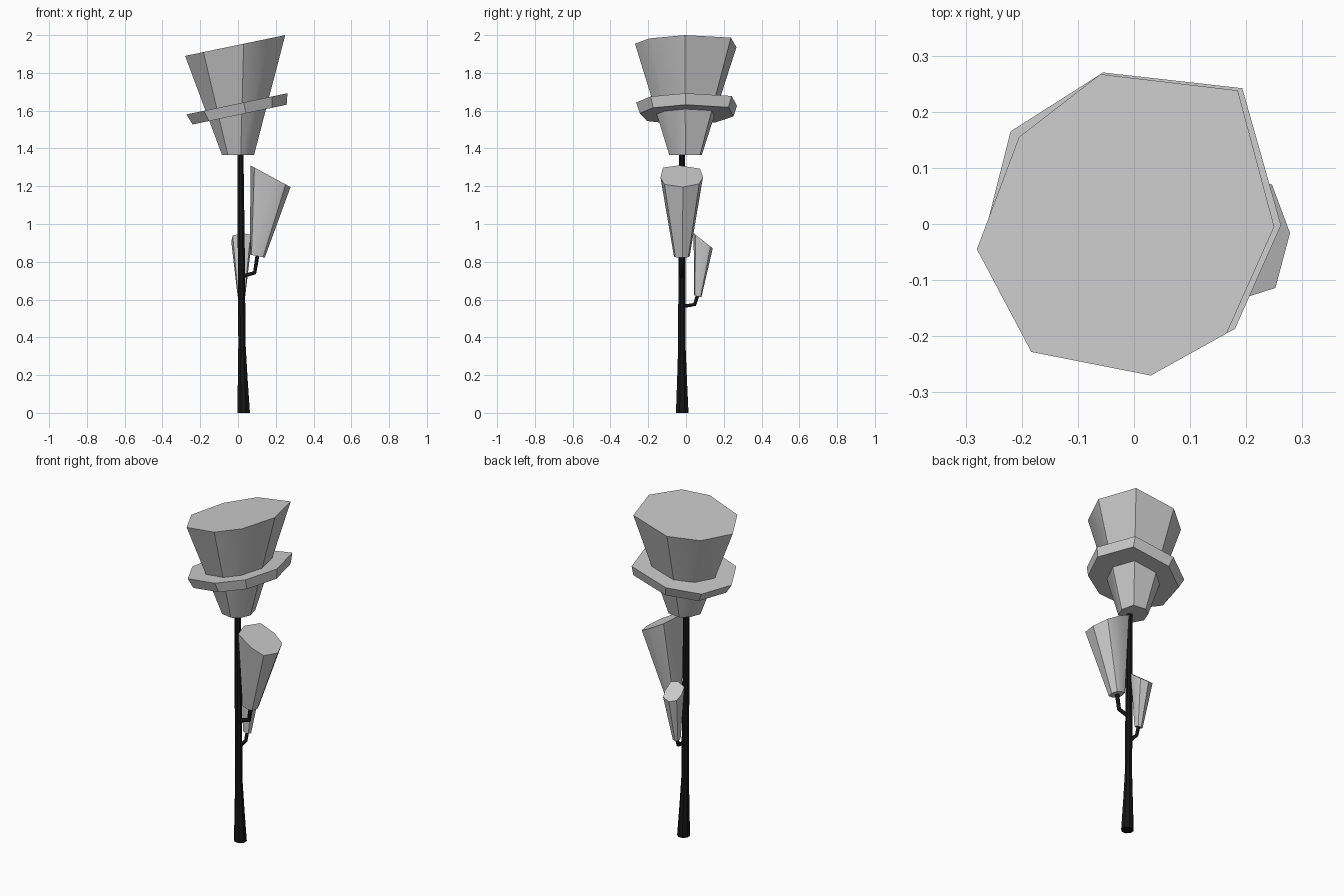
import bpy, bmesh, math

if "Cube" in bpy.data.objects:
    bpy.data.objects.remove(bpy.data.objects["Cube"])

dark = bpy.data.materials.new("bark")
dark.diffuse_color = (0.008, 0.008, 0.008, 1)
dark.use_nodes = True
dark.node_tree.nodes["Principled BSDF"].inputs["Base Color"].default_value = dark.diffuse_color


def loft(name, *rings, mat=None):
    """Closed solid skinned through rings of equal point count, bottom to top."""
    bm = bmesh.new()
    loops = [[bm.verts.new(p) for p in ring] for ring in rings]
    n = len(loops[0])
    for a, b in zip(loops, loops[1:]):
        for i in range(n):
            j = (i + 1) % n
            bm.faces.new((a[i], a[j], b[j], b[i]))
    bm.faces.new(loops[0])
    bm.faces.new(loops[-1])
    bmesh.ops.recalc_face_normals(bm, faces=bm.faces[:])
    mesh = bpy.data.meshes.new(name)
    bm.to_mesh(mesh)
    bm.free()
    ob = bpy.data.objects.new(name, mesh)
    bpy.context.collection.objects.link(ob)
    if mat:
        mesh.materials.append(mat)
    bpy.ops.object.select_all(action='DESELECT')
    ob.select_set(True)
    bpy.context.view_layer.objects.active = ob
    bpy.ops.object.shade_smooth_by_angle(angle=math.radians(35))
    return ob


def circle(x, y, z, r, n=8):
    return [(x + r * math.cos(math.tau * (i + .5) / n),
             y + r * math.sin(math.tau * (i + .5) / n), z) for i in range(n)]


def branch(name, points, radius):
    cu = bpy.data.curves.new(name, 'CURVE')
    cu.dimensions = '3D'
    cu.bevel_depth = radius
    cu.bevel_resolution = 1
    cu.use_fill_caps = True
    sp = cu.splines.new('POLY')
    sp.points.add(len(points) - 1)
    for p, co in zip(sp.points, points):
        p.co = (*co, 1)
    cu.materials.append(dark)
    bpy.context.collection.objects.link(bpy.data.objects.new(name, cu))


# Trunk, flared at the foot
loft("trunk", circle(.03, -.02, 0, .036), circle(.025, -.021, .18, .028),
     circle(.021, -.022, .36, .021), circle(.017, -.022, .9, .02),
     circle(.013, -.022, 1.39, .017), mat=dark)

# Crown: tapered irregular octagon with slanted top
crown = [(.25, -.005), (.185, .238), (-.06, .267), (-.205, .155),
         (-.28, -.045), (-.183, -.228), (.03, -.27), (.165, -.195)]
loft("crown", [(x * .32 + .005, y * .32 - .002, 1.365) for x, y in crown],
     [(x, y, 1.89 + (x + .28) * .2075) for x, y in crown])

# Tilted brim around the crown
brim = [(.262, -.002), (.193, .242), (-.055, .27), (-.22, .165),
        (-.273, -.045), (-.18, -.222), (.03, -.263), (.18, -.187)]


def brim_z(x):
    return 1.58 + (x + .273) * .21


low = [(x * .93 + .014, y * .93) for x, y in brim]
loft("crown_brim", [(x, y, brim_z(x) - .06) for x, y in low],
     [(x, y, brim_z(x)) for x, y in brim])

# Leaf clumps: slanted cones sharing one outline (offsets from the top centre)
leaf = [(.108, .006), (.076, .092), (.01, .112), (-.072, .096),
        (-.104, -.015), (-.083, -.1), (.016, -.113), (.082, -.092)]


def leaf_clump(name, base, lean, height, size, zscale, turn):
    c, s = math.cos(turn), math.sin(turn)

    def place(x, y, z):
        return (base[0] + x * c - y * s, base[1] + x * s + y * c, base[2] + z)
    bottom = [place(x * .37 * size, y * .37 * size, -x * .075 * zscale) for x, y in leaf]
    top = [place(x * size + lean, y * size, height - x * .54 * zscale) for x, y in leaf]
    loft(name, bottom, top)


leaf_clump("middle_foliage", (.102, -.022, .83), .068, .424, 1, 1, 0)
leaf_clump("small_foliage", (.018, .062, .617), .028, .295, .48, .7, math.radians(90))

# Bent side branches
branch("middle_branch", [(.02, -.022, .722), (.088, -.022, .742), (.104, -.022, .84)], .012)
branch("small_branch", [(.02, -.02, .563), (.02, .046, .574), (.019, .062, .625)], .011)
